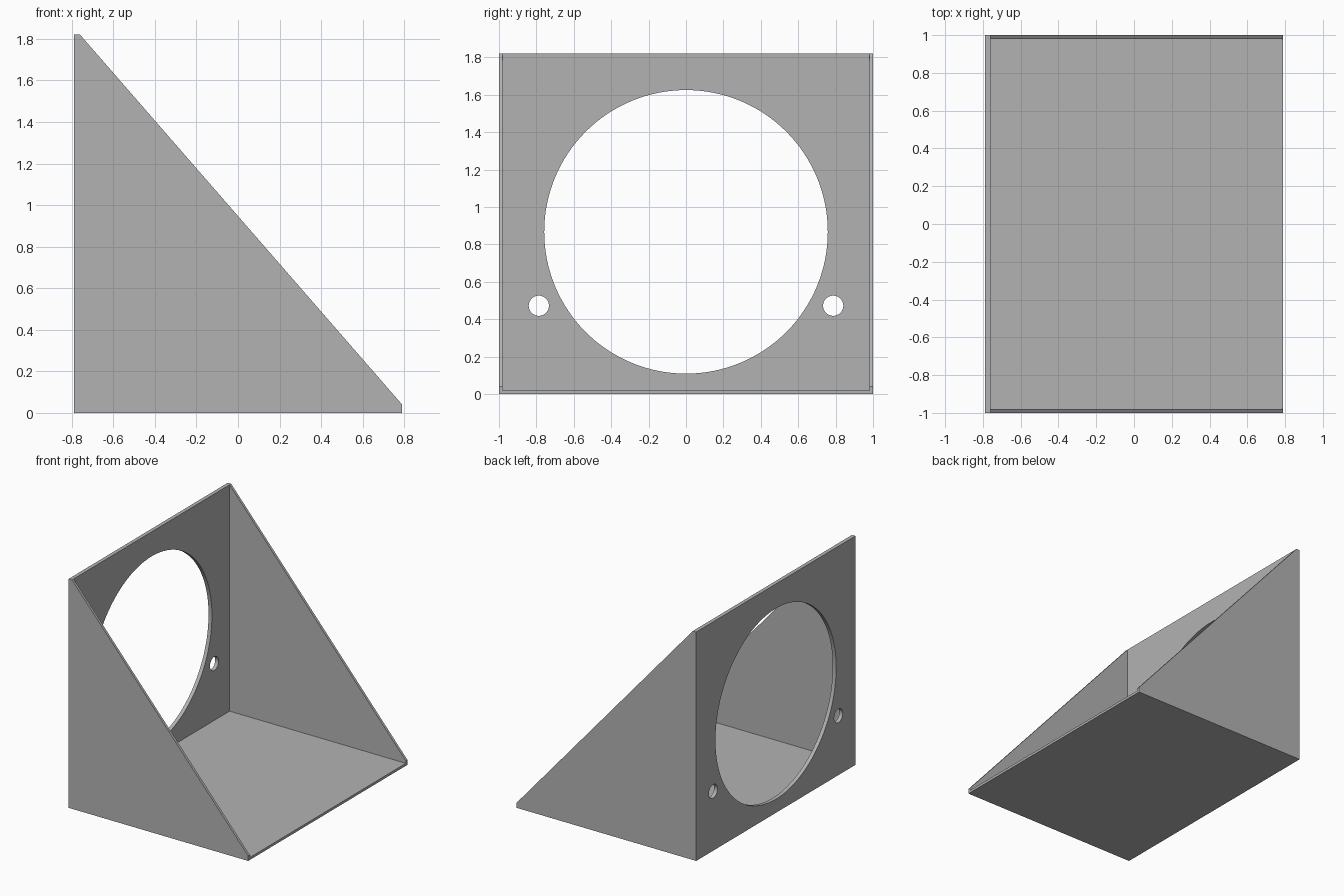
import bpy
import bmesh
import math
from mathutils import Matrix

cube = bpy.data.objects.get("Cube")
if cube:
    bpy.data.objects.remove(cube, do_unlink=True)

HALF_X, HALF_Y, HEIGHT = 0.79, 1.0, 1.82
WALL, SIDE, FLOOR = 0.03, 0.02, 0.02
LIP = 0.04

grey = bpy.data.materials.new("plain grey")
grey.use_nodes = True
colour = (0.45, 0.45, 0.45, 1)
grey.diffuse_color = colour
grey.node_tree.nodes["Principled BSDF"].inputs["Base Color"].default_value = colour


def add_object(name, bm):
    bmesh.ops.recalc_face_normals(bm, faces=bm.faces)
    mesh = bpy.data.meshes.new(name)
    bm.to_mesh(mesh)
    bm.free()
    mesh.materials.append(grey)
    obj = bpy.data.objects.new(name, mesh)
    bpy.context.collection.objects.link(obj)
    return obj


def prism(name, profile, half_width):
    """Extrude an x-z profile symmetrically along y."""
    bm = bmesh.new()
    face = bm.faces.new([bm.verts.new((x, -half_width, z)) for x, z in profile])
    out = bmesh.ops.extrude_face_region(bm, geom=[face])
    verts = [v for v in out["geom"] if isinstance(v, bmesh.types.BMVert)]
    bmesh.ops.translate(bm, verts=verts, vec=(0, 2 * half_width, 0))
    return add_object(name, bm)


def hole(name, y, z, radius, segments):
    """Cylinder along x, passing through the upright panel."""
    bm = bmesh.new()
    place = Matrix.Translation((-HALF_X, y, z)) @ Matrix.Rotation(math.pi / 2, 4, "Y")
    bmesh.ops.create_cone(bm, cap_ends=True, segments=segments, radius1=radius,
                          radius2=radius, depth=0.2, matrix=place)
    return add_object(name, bm)


# Wedge body: sloping side outline with small flats at both ends
inner_x = WALL - HALF_X
bracket = prism("wedge_bracket", [(-HALF_X, 0), (HALF_X, 0), (HALF_X, LIP),
                                  (inner_x, HEIGHT), (-HALF_X, HEIGHT)], HALF_Y)

# Cutters: open interior, large round opening, two screw holes
cutters = [
    prism("interior_cutter", [(inner_x, FLOOR), (1, FLOOR), (1, 2), (inner_x, 2)],
          HALF_Y - SIDE),
    hole("opening_cutter", 0, 0.867, 0.758, 128),
]
for side in (-1, 1):
    cutters.append(hole("screw_hole_cutter", side * 0.787, 0.472, 0.054, 48))

bpy.ops.object.select_all(action="DESELECT")
bracket.select_set(True)
bpy.context.view_layer.objects.active = bracket
for cutter in cutters:
    cutter.hide_render = True
    mod = bracket.modifiers.new(cutter.name, "BOOLEAN")
    mod.operation = "DIFFERENCE"
    mod.solver = "EXACT"
    mod.object = cutter
    bpy.ops.object.modifier_apply(modifier=mod.name)
    bpy.data.objects.remove(cutter, do_unlink=True)

# Smooth hole walls, crisp panel edges
bpy.ops.object.shade_smooth_by_angle(angle=math.radians(30))
